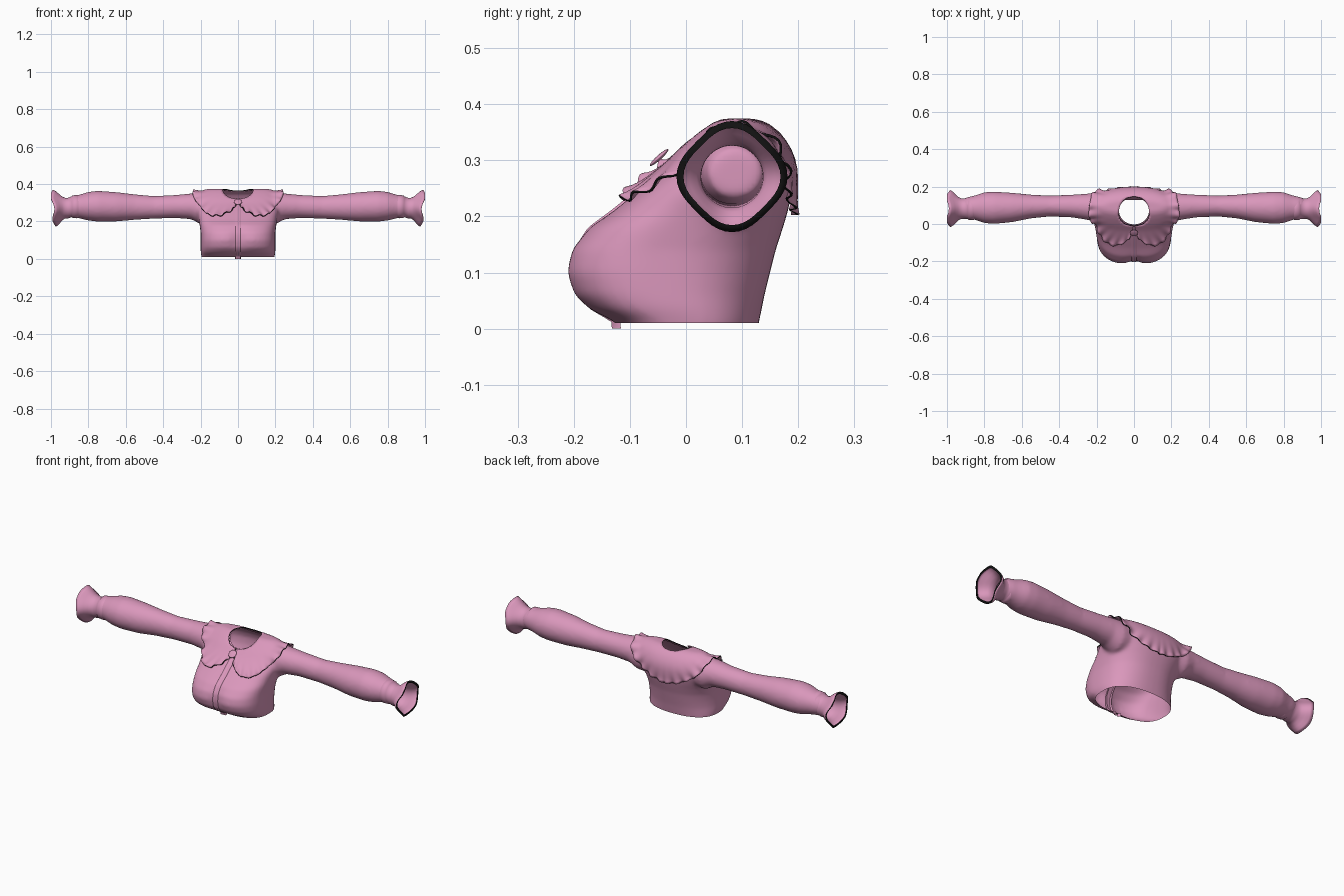
import bpy, bmesh, math
from mathutils import Vector
from mathutils.bvhtree import BVHTree

cube = bpy.data.objects.get("Cube")
if cube:
    bpy.data.objects.remove(cube, do_unlink=True)


def material(name, color):
    m = bpy.data.materials.new(name)
    m.use_nodes = True
    m.diffuse_color = color
    bsdf = m.node_tree.nodes["Principled BSDF"]
    bsdf.inputs["Base Color"].default_value = color
    bsdf.inputs["Roughness"].default_value = 0.8
    return m


pink = material("pink cloth", (0.70, 0.31, 0.50, 1))
dark = material("dark trim", (0.006, 0.006, 0.006, 1))


def loft(bm, rings, closed=True, caps=False):
    """Skin a list of point rings; returns the faces band by band."""
    rows = [[bm.verts.new(p) for p in ring] for ring in rings]
    n = len(rows[0])
    bands = []
    for a, b in zip(rows, rows[1:]):
        span = range(n if closed else n - 1)
        bands.append([bm.faces.new((a[i], a[(i + 1) % n], b[(i + 1) % n], b[i])) for i in span])
    if caps:
        bm.faces.new(rows[0])
        bm.faces.new(rows[-1])
    return bands


def finish(bm, name, fix_normals=True):
    if fix_normals:
        bmesh.ops.recalc_face_normals(bm, faces=bm.faces)
    for f in bm.faces:
        f.smooth = True
    me = bpy.data.meshes.new(name)
    bm.to_mesh(me)
    bm.free()
    me.materials.append(pink)
    me.materials.append(dark)
    ob = bpy.data.objects.new(name, me)
    bpy.context.collection.objects.link(ob)
    return ob


def spow(v, e):
    return math.copysign(abs(v) ** e, v)


def smooth_path(pts, steps):
    """Catmull-Rom samples through the points."""
    pts = [Vector(p) for p in pts]
    ext = [2 * pts[0] - pts[1]] + pts + [2 * pts[-1] - pts[-2]]
    out = []
    for i in range(1, len(ext) - 2):
        a, b, c, d = ext[i - 1:i + 3]
        for k in range(steps):
            t = k / steps
            out.append(0.5 * (2 * b + (c - a) * t + (2 * a - 5 * b + 4 * c - d) * t * t
                              + (3 * b - a - 3 * c + d) * t ** 3))
    return out + [pts[-1]]


TURN = [2 * math.pi * i / 48 for i in range(48)]

# Bodice profile: height, front, back, half width
bodice = [(-.03, -.10, .12, .185), (.01, -.125, .13, .195), (.035, -.175, .135, .2),
          (.06, -.203, .14, .2), (.1, -.217, .15, .2), (.14, -.208, .16, .2),
          (.18, -.175, .173, .205), (.21, -.13, .182, .21), (.25, -.08, .19, .22),
          (.29, -.03, .19, .22), (.32, .0, .178, .215), (.345, .03, .16, .2), (.365, .06, .13, .17)]


def bodice_ring(z, front, back, w):
    mid, half = (front + back) / 2, (back - front) / 2
    dent = 0.022 * math.exp(-((z - .1) / .07) ** 2)
    ring = []
    for a in TURN:
        e = 0.7 if math.sin(a) < 0 else 0.85
        x, y = w * spow(math.cos(a), e), mid + half * spow(math.sin(a), e)
        if math.sin(a) < 0:
            y += dent * math.exp(-(x / .04) ** 2)
        ring.append((x, y, z))
    return ring


# Sleeve profile: distance out, y range, z range
sleeve = [(.1, .03, .16, .2, .35), (.2, .01, .17, .185, .355), (.25, .022, .162, .212, .35),
          (.33, .035, .157, .218, .342), (.45, .04, .152, .215, .336), (.55, .03, .157, .209, .345),
          (.65, .01, .167, .2, .357), (.75, .0, .173, .199, .364), (.8, .005, .17, .205, .358),
          (.85, .022, .153, .217, .343), (.885, .03, .145, .222, .336), (.915, .04, .135, .235, .32)]


def sleeve_ring(side, x, y0, y1, z0, z1):
    return [(side * x, (y0 + y1) / 2 + (y1 - y0) / 2 * math.cos(a),
             (z0 + z1) / 2 + (z1 - z0) / 2 * math.sin(a)) for a in TURN]


bm = bmesh.new()
loft(bm, [bodice_ring(*r) for r in bodice], caps=True)
for side in (-1, 1):
    loft(bm, [sleeve_ring(side, *r) for r in sleeve], caps=True)
base = finish(bm, "blouse_base")

# Fuse bodice and sleeves into one soft cloth surface
rm = base.modifiers.new("fuse", 'REMESH')
rm.mode, rm.voxel_size = 'VOXEL', 0.008
sm = base.modifiers.new("soften", 'SMOOTH')
sm.factor, sm.iterations = 0.5, 12
ev = base.evaluated_get(bpy.context.evaluated_depsgraph_get())
bm = bmesh.new()
bm.from_mesh(ev.to_mesh())
bpy.data.objects.remove(base, do_unlink=True)

# Open the hem and the neck hole
bmesh.ops.bisect_plane(bm, geom=bm.verts[:] + bm.edges[:] + bm.faces[:], plane_co=(0, 0, .01),
                       plane_no=(0, 0, -1), clear_outer=True)
NECK_Y, NECK_X, NECK_D = 0.07, 0.08, 0.072


def neck_dist(p):
    return math.hypot(p.x / NECK_X, (p.y - NECK_Y) / NECK_D)


hole = [f for f in bm.faces if f.calc_center_median().z > .2 and neck_dist(f.calc_center_median()) < 1]
bmesh.ops.delete(bm, geom=hole, context='FACES')
for v in bm.verts:
    if v.is_boundary and v.co.z > .2:
        d = neck_dist(v.co)
        v.co.x, v.co.y = v.co.x / d, NECK_Y + (v.co.y - NECK_Y) / d
bm.normal_update()
tree = BVHTree.FromBMesh(bm)
finish(bm, "blouse_body", fix_normals=False)

# Ruffled round collar: outer edge from front centre to back centre
edge = smooth_path([(.006, -.045, .30), (.035, -.088, .26), (.1, -.118, .235), (.165, -.1, .25),
                    (.212, -.04, .29), (.24, .03, .34), (.238, .1, .36), (.215, .165, .31),
                    (.155, .19, .25), (.08, .197, .215), (0, .2, .2)], 12)
ROWS = 12
columns = []
for i, outer in enumerate(edge):
    u = i / (len(edge) - 1)
    a = -math.pi / 2 + math.pi * u
    inner = Vector((NECK_X * math.cos(a), NECK_Y + NECK_D * math.sin(a), .335 + .025 * math.sin(a)))
    inner.x = max(inner.x, .005) if u < .5 else inner.x
    wave = math.cos(2 * math.pi * i / 9)
    col = []
    for k in range(ROWS + 1):
        s = k / ROWS
        hit, normal, _, _ = tree.find_nearest(inner.lerp(outer, s))
        p = hit + normal * (0.007 + s ** 6 * (0.006 + 0.007 * wave))
        if u == 1:
            p.x = 0
        col.append(p)
    columns.append(col)
bm = bmesh.new()
loft(bm, columns, closed=False)
collar = finish(bm, "ruffled_collar")
mir = collar.modifiers.new("mirror", 'MIRROR')
mir.merge_threshold = 0.0005
sol = collar.modifiers.new("thickness", 'SOLIDIFY')
sol.thickness, sol.offset = 0.005, 0
sol.material_offset_rim = 1

# Front placket with a raised centre seam
rows = []
for k in range(41):
    z = .295 - .283 * k / 40
    hit = tree.ray_cast(Vector((0, -1, z)), Vector((0, 1, 0)))[0]
    y = hit.y if hit else -.125
    rows.append([(x, y + d, z) for x, d in ((-.015, .01), (-.014, -.006), (-.004, -.006), (0, -.002),
                                            (.004, -.006), (.014, -.006), (.015, .01))])
rows.append([(x, y - .004 + d, .0) for x, y, d in ((p[0], -.128, p[1] - rows[-1][1][1]) for p in rows[-1])])
bm = bmesh.new()
loft(bm, rows, closed=False)
finish(bm, "front_placket")

# Neck button
bm = bmesh.new()
bmesh.ops.create_uvsphere(bm, u_segments=24, v_segments=12, radius=.022)
bmesh.ops.scale(bm, vec=(1, 1, .2), verts=bm.verts)
button = finish(bm, "neck_button")
button.location = (0, -.048, .305)
button.rotation_euler.x = math.radians(42)

# Flared cuffs: distance out, radius, amount of waviness
flare = [(.845, .055, 0), (.86, .062, 0), (.885, .0605, 0), (.888, .056, 0), (.91, .055, 0),
         (.925, .0555, 0), (.94, .062, .2), (.955, .074, .5), (.97, .086, .8),
         (.986, .094, 1), (.986, .082, .9)]
for side, name in ((1, "left_cuff"), (-1, "right_cuff")):
    rings = []
    for x, r, w in flare:
        ring = []
        for a in TURN:
            lobe = math.cos(4 * a)
            rr = r + .005 * w * lobe
            ring.append((side * (x - w * (.008 * lobe - .008 * math.sin(a) - .004)),
                         .082 + rr * math.cos(a), .271 + .008 * (x < .9) + rr * math.sin(a)))
        rings.append(ring)
    # Keep the widest reach at one unit
    rings = [[(max(-1, min(1, p[0])), p[1], p[2]) for p in ring] for ring in rings]
    bm = bmesh.new()
    for f in loft(bm, rings)[-1]:
        f.material_index = 1
    finish(bm, name)
